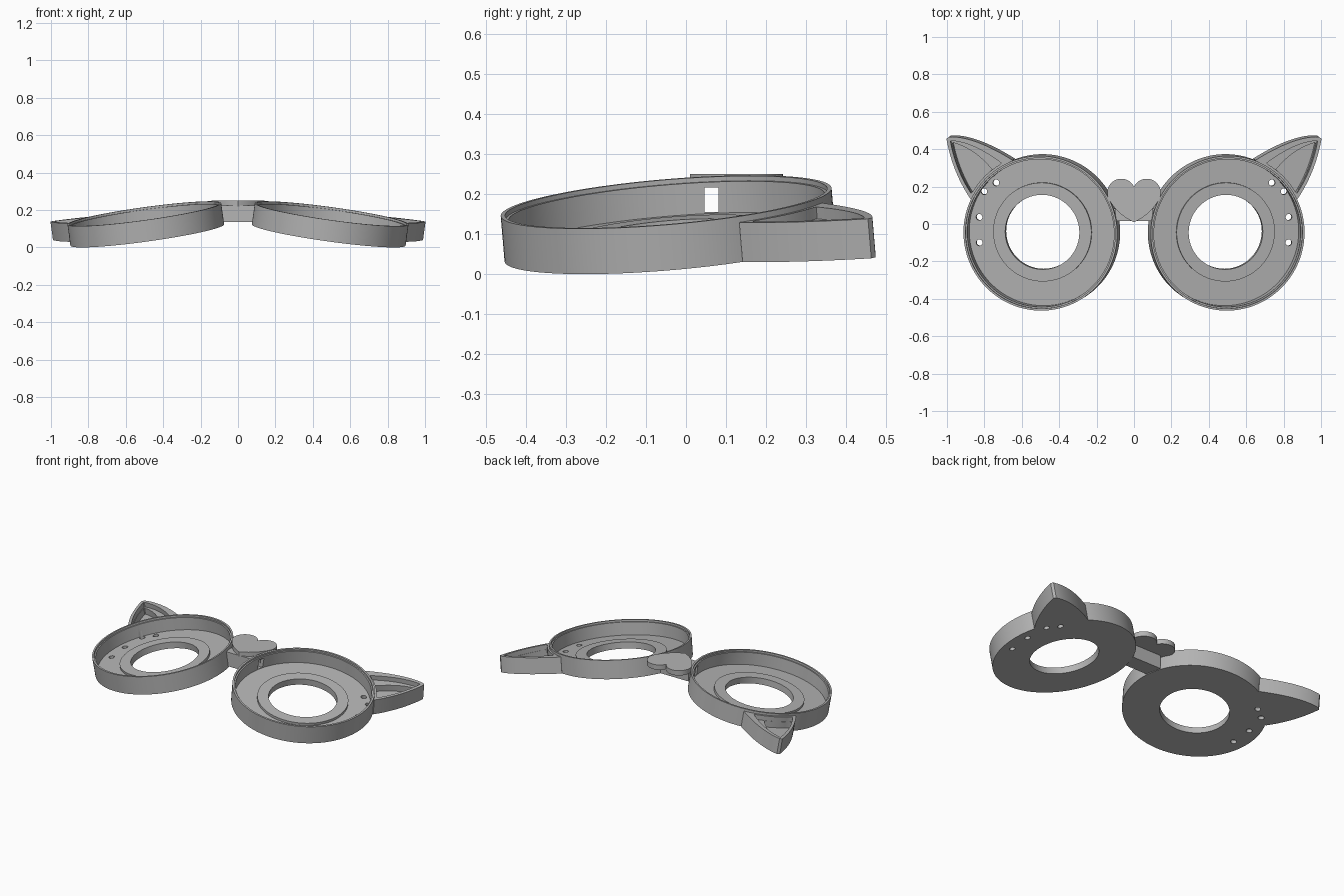
import bpy, bmesh
from math import sin, cos, radians, tau
from mathutils import Vector, Matrix

if "Cube" in bpy.data.objects:
    bpy.data.objects.remove(bpy.data.objects["Cube"])

grey = bpy.data.materials.new("plain_grey")
grey.use_nodes = True
grey.diffuse_color = (0.46, 0.46, 0.46, 1)
grey.node_tree.nodes["Principled BSDF"].inputs["Base Color"].default_value = grey.diffuse_color

RADIUS, HEIGHT = 0.415, 0.115
# Each eye cup leans outwards and towards the front
normal = Vector((0.139, -0.085, 1)).normalized()
LEAN = (Matrix.Translation((0.485, -0.04, 0.067))
        @ Vector((0, 0, 1)).rotation_difference(normal).to_matrix().to_4x4())


def arc(radius, start, end, count, centre=(0, 0)):
    angles = [radians(start + (end - start) * i / count) for i in range(count + 1)]
    return [(centre[0] + radius * cos(a), centre[1] + radius * sin(a)) for a in angles]


def bend(start, control, end, count=14):
    a, b, c = Vector(start), Vector(control), Vector(end)
    ts = [i / count for i in range(count + 1)]
    return [tuple(a * (1 - t) ** 2 + b * 2 * t * (1 - t) + c * t * t) for t in ts]


def finish(name, bm, matrix=Matrix()):
    bmesh.ops.remove_doubles(bm, verts=bm.verts, dist=1e-5)
    bmesh.ops.recalc_face_normals(bm, faces=bm.faces)
    bm.transform(matrix)
    mesh = bpy.data.meshes.new(name)
    bm.to_mesh(mesh)
    bm.free()
    mesh.materials.append(grey)
    obj = bpy.data.objects.new(name, mesh)
    bpy.context.collection.objects.link(obj)
    return obj


def prism(name, outline, low, high, matrix=Matrix()):
    bm = bmesh.new()
    bottom = [bm.verts.new((x, y, low)) for x, y in outline]
    top = [bm.verts.new((x, y, high)) for x, y in outline]
    bm.faces.new(bottom[::-1])
    bm.faces.new(top)
    for i in range(len(outline)):
        j = (i + 1) % len(outline)
        bm.faces.new((bottom[i], bottom[j], top[j], top[i]))
    return finish(name, bm, matrix)


def lathe(name, profile, matrix, segments=128):
    bm = bmesh.new()
    rings = [[bm.verts.new((r * cos(tau * s / segments), r * sin(tau * s / segments), z))
              for s in range(segments)] for r, z in profile]
    for k, ring in enumerate(rings):
        nxt = rings[(k + 1) % len(rings)]
        for s in range(segments):
            t = (s + 1) % segments
            bm.faces.new((ring[s], ring[t], nxt[t], nxt[s]))
    return finish(name, bm, matrix)


def box(name, x, y, z):
    return prism(name, [(x[0], y[0]), (x[1], y[0]), (x[1], y[1]), (x[0], y[1])], *z)


def bake(obj, cutters=(), mirror=False):
    for cutter in cutters:
        cutter.hide_render = True
        mod = obj.modifiers.new("cut", 'BOOLEAN')
        mod.operation, mod.solver, mod.object = 'DIFFERENCE', 'EXACT', cutter
    if mirror:
        obj.modifiers.new("mirror", 'MIRROR').use_mirror_merge = False
    bpy.context.view_layer.update()
    graph = bpy.context.evaluated_depsgraph_get()
    mesh = bpy.data.meshes.new_from_object(obj.evaluated_get(graph))
    obj.modifiers.clear()
    obj.data = mesh
    for cutter in cutters:
        bpy.data.objects.remove(cutter)
    bpy.ops.object.select_all(action='DESELECT')
    obj.select_set(True)
    bpy.context.view_layer.objects.active = obj
    bpy.ops.object.shade_smooth_by_angle(angle=radians(30))


# Eye cups: flat floor, raised ring around the opening, thin wall with a lip
cups = lathe("eye_cups", [
    (0.2, 0), (RADIUS, 0), (RADIUS, HEIGHT), (0.404, HEIGHT), (0.404, 0.103),
    (0.396, 0.103), (0.396, 0.024), (0.265, 0.024), (0.265, 0.04), (0.2, 0.04)], LEAN)
drills = [prism("drill", arc(0.017, 0, 345, 23, spot), -0.05, 0.06, LEAN)
          for spot in [(0.25, 0.262), (0.315, 0.215), (0.342, 0.077), (0.342, -0.06)]]
slot = box("wire_slot", (0.0, 0.13), (0.046, 0.081), (0.155, 0.217))
bake(cups, drills + [slot], mirror=True)

# Ears: hollow curved points joined to the cup walls
ears = prism("ears",
             bend((0.378, 0.18), (0.475, 0.325), (0.506, 0.502))
             + bend((0.493, 0.513), (0.36, 0.52), (0.15, 0.39))
             + arc(0.408, 67, 27, 14), 0, 0.1, LEAN)
pocket = prism("ear_pocket",
               bend((0.376, 0.212), (0.455, 0.33), (0.485, 0.49))
               + bend((0.48, 0.493), (0.36, 0.485), (0.21, 0.374))
               + arc(0.427, 59, 31, 10), 0.07, 0.2, LEAN)
well = prism("ear_well",
             bend((0.376, 0.213), (0.45, 0.33), (0.478, 0.475))
             + bend((0.475, 0.48), (0.36, 0.45), (0.265, 0.337))
             + arc(0.428, 50, 32, 8), 0.03, 0.2, LEAN)
bake(ears, [pocket, well], mirror=True)

# Bridge: block with a wire tunnel, topped by a heart plate
bridge = box("bridge_block", (-0.1, 0.1), (0.015, 0.115), (0.135, 0.225))
bake(bridge, [box("tunnel", (-0.2, 0.2), (0.046, 0.081), (0.155, 0.217))])

half = arc(0.075, 155, -25, 24, (0.068, 0.167)) + bend((0.136, 0.135), (0.09, 0.05), (0, 0.01))[1:]
notch = [(0, 0.199)]
heart = prism("heart_plate", notch + half + [(-x, y) for x, y in half[-2::-1]], 0.22, 0.251)
bake(heart)
